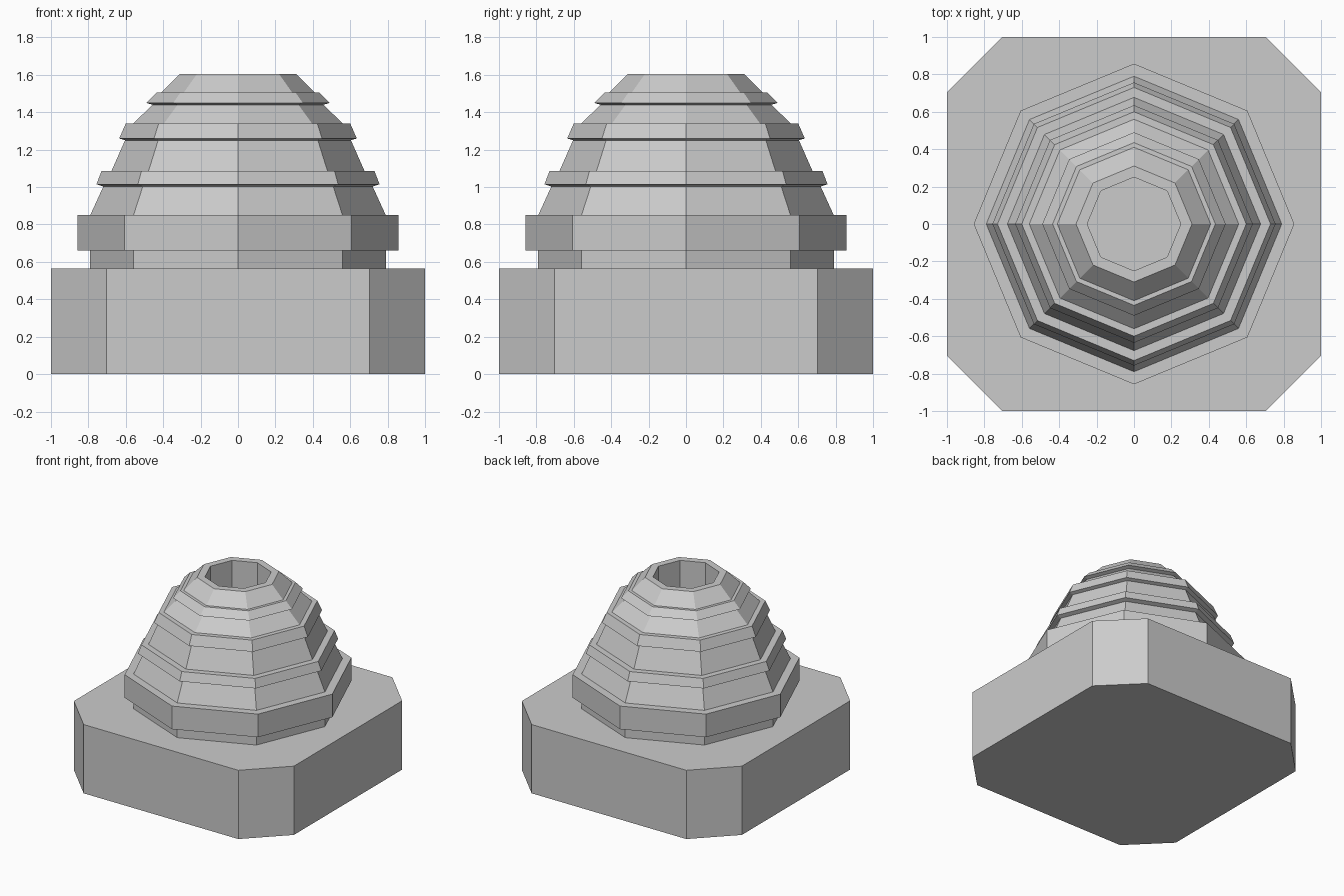
import bpy, bmesh
from math import sin, cos, pi

if "Cube" in bpy.data.objects:
    bpy.data.objects.remove(bpy.data.objects["Cube"])


def make_object(name, bm):
    bmesh.ops.recalc_face_normals(bm, faces=bm.faces)
    mesh = bpy.data.meshes.new(name)
    bm.to_mesh(mesh)
    bm.free()
    obj = bpy.data.objects.new(name, mesh)
    bpy.context.collection.objects.link(obj)
    return obj


def lathe(name, profile, sides=8):
    """Spin an open (radius, z) profile into a flat-sided shell."""
    bm = bmesh.new()
    rings = [[bm.verts.new((r * cos(2 * pi * i / sides), r * sin(2 * pi * i / sides), z))
              for i in range(sides)] for r, z in profile]
    for a, b in zip(rings, rings[1:]):
        for i in range(sides):
            j = (i + 1) % sides
            bm.faces.new((a[i], a[j], b[j], b[i]))
    return make_object(name, bm)


# Base block: square with chamfered corners
BASE_TOP = 0.565
c = 0.703
bm = bmesh.new()
outline = [(-c, -1), (c, -1), (1, -c), (1, c), (c, 1), (-c, 1), (-1, c), (-1, -c)]
bottom = bm.faces.new([bm.verts.new((x, y, 0)) for x, y in outline])
top = bmesh.ops.extrude_face_region(bm, geom=[bottom], use_keep_orig=True)
bmesh.ops.translate(bm, vec=(0, 0, BASE_TOP),
                    verts=[v for v in top["geom"] if isinstance(v, bmesh.types.BMVert)])
make_object("base_block", bm)

# Tiered octagonal dome with an open shaft down the middle
profile = [
    (0.79, BASE_TOP), (0.79, 0.66),                 # neck
    (0.857, 0.66), (0.857, 0.85),                   # collar
    (0.79, 0.85), (0.72, 1.003),                    # lower tier
    (0.757, 1.015), (0.73, 1.085),                  # lower band
    (0.677, 1.085), (0.604, 1.25),                  # middle tier
    (0.635, 1.26), (0.60, 1.34),                    # middle band
    (0.56, 1.34), (0.457, 1.44),                    # upper tier
    (0.49, 1.45), (0.435, 1.505),                   # upper band
    (0.41, 1.505), (0.31, 1.605),                   # crown
    (0.25, 1.605), (0.25, BASE_TOP),                # shaft
]
lathe("tiered_dome", profile)
